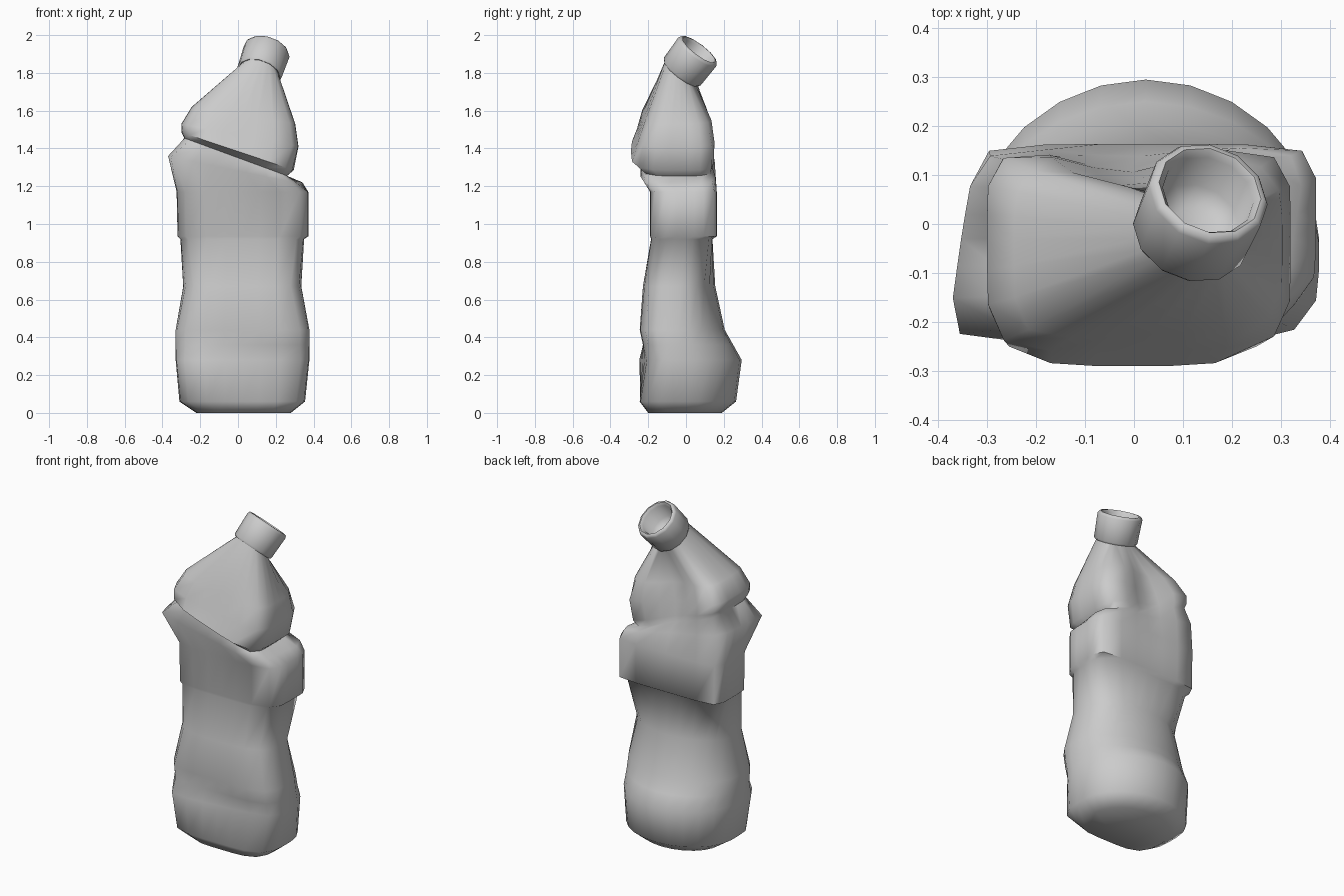
import bpy, bmesh
from math import sin, cos, exp, tau, radians
from mathutils import Vector

if "Cube" in bpy.data.objects:
    bpy.data.objects.remove(bpy.data.objects["Cube"])

N = 24


def section(xl, xr, yf, ym, yb, zl, zr, nf, nb, shear=0.0, skew=0.0, dent=0.0):
    """Cross-section with separate front/back depth and squareness, tilted from left to right.
    shear slides the front left, skew pushes the front's right end in, dent pinches the back."""
    pts = []
    for i in range(N):
        a = tau * i / N
        c, s = cos(a), sin(a)
        n = nf if s < 0 else nb
        r = (abs(c) ** n + abs(s) ** n) ** (-1 / n)
        u, v = c * r, s * r
        x = (xl + xr) / 2 + u * (xr - xl) / 2 + shear * v
        y = ym + v * ((yb - ym) if v > 0 else (ym - yf))
        if v < 0:
            y -= skew * u * v
        else:
            y -= dent * v * exp(-((x + 0.02) / 0.13) ** 2)
        pts.append(Vector((x, y, zl + (zr - zl) * (u + 1) / 2)))
    return pts


# Tilted neck axis
base, top = Vector((0.113, -0.025, 1.80)), Vector((0.156, 0.07, 1.925))
axis = (top - base).normalized()
e1 = (Vector((1, 0, 0)) - axis * axis.x).normalized()
e2 = axis.cross(e1)


def circle(dist, r, n=N):
    c = base + axis * dist
    return [c + e1 * (r * cos(tau * i / n)) + e2 * (r * sin(tau * i / n)) for i in range(n)]


def loft(name, rings, angle, cap_start=True, cap_end=True):
    bm = bmesh.new()
    loops = [[bm.verts.new(p) for p in ring] for ring in rings]
    n = len(loops[0])
    for a, b in zip(loops, loops[1:]):
        for i in range(n):
            j = (i + 1) % n
            bm.faces.new((a[i], a[j], b[j], b[i]))
    if cap_start:
        bm.faces.new(loops[0][::-1])
    if cap_end:
        bm.faces.new(loops[-1])
    me = bpy.data.meshes.new(name)
    bm.to_mesh(me)
    bm.free()
    ob = bpy.data.objects.new(name, me)
    bpy.context.collection.objects.link(ob)
    bpy.ops.object.select_all(action='DESELECT')
    ob.select_set(True)
    bpy.context.view_layer.objects.active = ob
    bpy.ops.object.shade_smooth_by_angle(angle=radians(angle))
    return ob


# Crushed body: foot, bulging lower half, waist, label band, buckle, shoulder, neck
body = [
    (-.22, .28, -.20, 0, .19, 0, 0, 4, 2),
    (-.31, .355, -.245, 0, .265, .06, .06, 4.5, 2),
    (-.33, .378, -.23, -.03, .295, .28, .28, 5, 1.95, 0, .035),
    (-.33, .378, -.228, -.04, .25, .36, .36, 4.5, 1.95),
    (-.33, .378, -.245, -.04, .205, .44, .44, 4.5, 2),
    (-.29, .335, -.228, -.03, .155, .67, .67, 3.5, 1.8),
    (-.305, .35, -.185, 0, .14, .92, .92, 5, 5),
    (-.32, .372, -.19, 0, .163, .935, .935, 5, 8),
    (-.325, .372, -.19, 0, .163, 1.17, 1.17, 5, 8),
    (-.353, .325, -.24, -.03, .157, 1.36, 1.22, 9, 7, .03, 0, .02),
    (-.285, .26, -.235, -.03, .15, 1.455, 1.255, 6, 6, 0, 0, .04),
    (-.30, .295, -.29, -.03, .155, 1.485, 1.285, 4.2, 6, 0, 0, .05),
    (-.30, .32, -.258, -.03, .157, 1.53, 1.41, 6, 6, 0, .005, .07),
    (-.245, .303, -.225, -.03, .145, 1.62, 1.53, 6, 4, 0, .015, .07),
]
loft("bottle_body", [section(*r) for r in body] + [circle(0, .107), circle(.03, .107)], 62)

# Hollow neck collar with a rounded lip
collar = [(.01, .09), (0, .115), (.01, .122), (.145, .126), (.158, .119), (.16, .108),
          (.145, .096), (.06, .088), (.035, .045)]
loft("neck_collar", [circle(d, r, 12) for d, r in collar], 62, cap_start=False)
